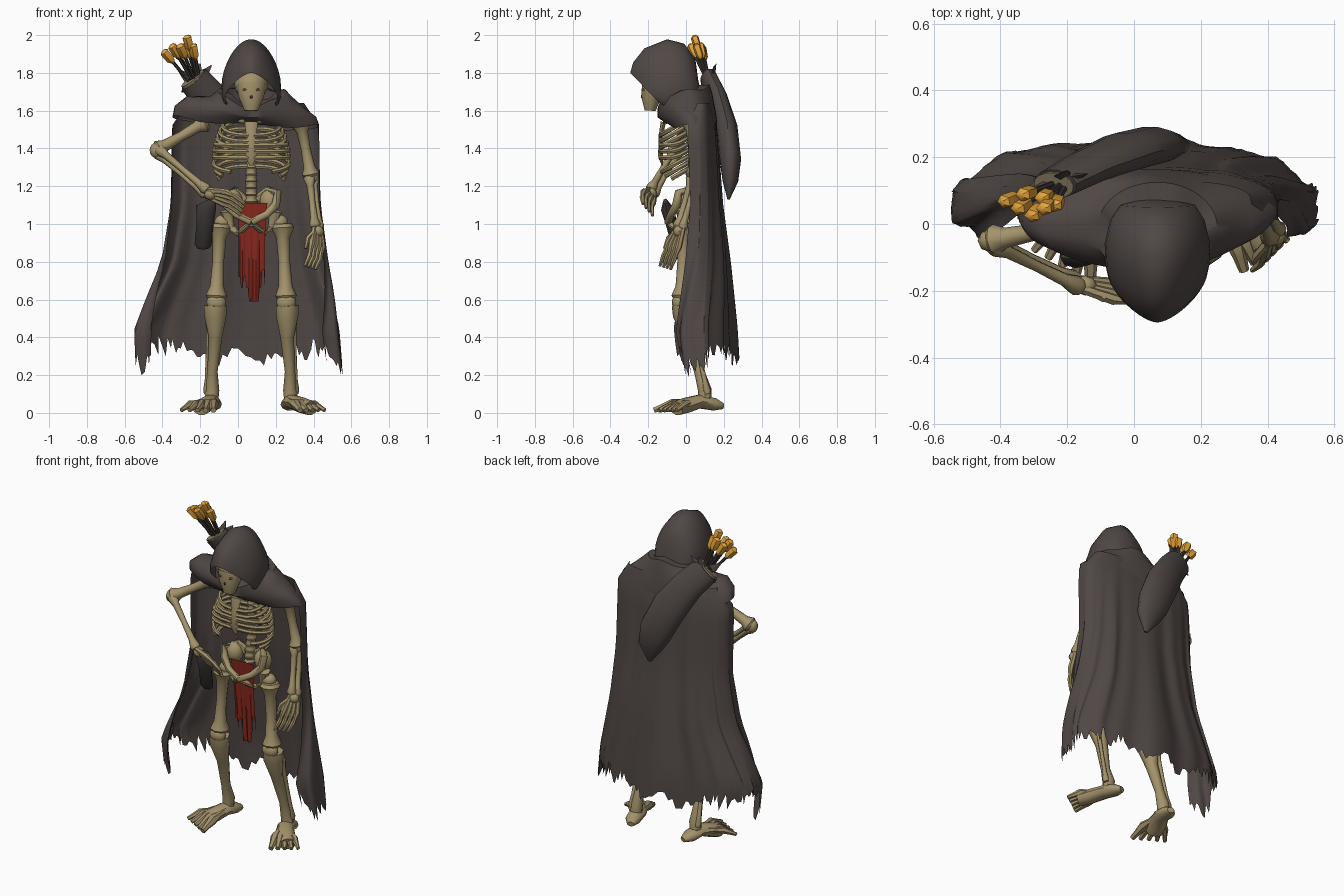
import bpy, math, random
from math import sin, cos, pi
from mathutils import Vector as V

random.seed(4)
cube = bpy.data.objects.get("Cube")
if cube:
    bpy.data.objects.remove(cube)

CX = 0.07   # body centre line
Y, Z = V((0, 1, 0)), V((0, 0, 1))
DIAGONAL = V((1, 1, 0))
parts = {}


def material(name, r, g, b):
    m = bpy.data.materials.new(name)
    m.use_nodes = True
    m.diffuse_color = (r, g, b, 1)
    bsdf = m.node_tree.nodes["Principled BSDF"]
    bsdf.inputs["Base Color"].default_value = (r, g, b, 1)
    bsdf.inputs["Roughness"].default_value = 0.9
    return m


cloth = material("cloak_brown", .08, .064, .059)
bone_mat = material("bone", .37, .292, .15)
red = material("red_cloth", .25, .022, .013)
leather = material("dark_leather", .045, .038, .036)
orange = material("orange_feather", .8, .38, .045)
dark = material("socket_dark", .09, .065, .04)
tan = material("quiver_lining", .25, .2, .12)


def loft(name, mat, rings, closed=True, caps=True):
    """Skin a list of equal-length rings and add them to a named part."""
    verts, faces, _ = parts.setdefault(name, ([], [], mat))
    base, n = len(verts), len(rings[0])
    for ring in rings:
        verts.extend(ring)
    for i in range(len(rings) - 1):
        for j in range(n if closed else n - 1):
            a, b = base + i * n, base + (i + 1) * n
            k = (j + 1) % n
            faces.append((a + j, a + k, b + k, b + j))
    if closed and caps:
        faces.append(tuple(base + j for j in reversed(range(n))))
        faces.append(tuple(base + (len(rings) - 1) * n + j for j in range(n)))


def tube(name, mat, pts, radii, ref=Y, sides=8, flat=1.0):
    pts = [V(p) for p in pts]
    if not isinstance(radii, (list, tuple)):
        radii = [radii] * len(pts)
    rings = []
    for i, p in enumerate(pts):
        t = (pts[min(i + 1, len(pts) - 1)] - pts[max(i - 1, 0)]).normalized()
        n1 = t.cross(ref).normalized()
        n2 = t.cross(n1)
        rings.append([p + radii[i] * (n1 * cos(2 * pi * j / sides) + n2 * flat * sin(2 * pi * j / sides))
                      for j in range(sides)])
    loft(name, mat, rings)


def blob(name, mat, c, r, sides=12):
    rings = []
    for i in range(9):
        a = pi * min(max(i / 8, .01), .99)
        rings.append([V((c[0] + r[0] * sin(a) * cos(2 * pi * j / sides),
                         c[1] + r[1] * sin(a) * sin(2 * pi * j / sides),
                         c[2] - r[2] * cos(a))) for j in range(sides)])
    loft(name, mat, rings)


SHAFT = [(0, 1.2), (.05, 1.5), (.18, .9), (.5, .75), (.82, .9), (.95, 1.4), (1, 1.1)]


def bone(name, a, b, r, ref=Y):
    a, b = V(a), V(b)
    tube(name, bone_mat, [a.lerp(b, f) for f, _ in SHAFT], [r * k for _, k in SHAFT], ref)


def interp(table, key):
    """Linear lookup in rows whose first entry rises."""
    for lo, hi in zip(table, table[1:]):
        if key <= hi[0]:
            f = max(0, (key - lo[0]) / (hi[0] - lo[0]))
            return [p + (q - p) * f for p, q in zip(lo[1:], hi[1:])]
    return list(table[-1][1:])


# Cloak: height, right x, left x, side y, front edge y, back y, wrap angle
CLOAK = [(.18, -.53, .56, .1, -.03, .265, 122), (.44, -.55, .54, .09, -.07, .255, 127),
         (.8, -.40, .47, .08, -.01, .225, 105), (1.1, -.355, .435, .07, .02, .19, 97),
         (1.52, -.35, .43, .04, .01, .165, 95), (1.64, -.27, .35, .06, .04, .13, 90)]
HEM = [(-1, .3), (-.86, .22), (-.7, .42), (-.5, .36), (0, .27), (.5, .34), (.74, .22), (.88, .22), (1, .3)]


def cloak_point(u, z):
    xr, xl, ys, yf, yb, wrap = interp(CLOAK, z)
    a, m = math.radians(wrap) * u, math.radians(wrap)
    drop = max(0, 1.6 - z) / 1.4
    fold = drop * (.014 * sin(19 * u + 1) + .01 * sin(33 * u + 2 * z))
    x = (xr + xl) / 2 + (xl - xr) / 2 * math.copysign(abs(sin(a)) ** .8, a)
    if cos(a) >= 0:
        y = ys + (yb - ys) * cos(a) ** (.65 + drop)
    else:
        y = ys - (ys - yf) * cos(a) / cos(m)
    return V((x - fold * sin(a) * .6, y + fold, z))


COLS, ROWS = 130, 16
hem = [interp(HEM, 2 * i / COLS - 1)[0] + random.choice((-.03, 0, .02, .03, .07)) for i in range(COLS + 1)]
rows = []
for k in range(ROWS + 1):
    f = (k / ROWS) ** .9
    rows.append([cloak_point(2 * i / COLS - 1, 1.64 + (hem[i] - 1.64) * f) for i in range(COLS + 1)])
loft("cloak", cloth, rows, closed=False)

# Shoulder mantle: right x, left x, front y, back y, side z, front z, back z
MANTLE = [(-.06, .2, -.09, .03, 1.7, 1.64, 1.73), (-.11, .25, -.15, .125, 1.705, 1.62, 1.73),
          (-.15, .29, -.15, .14, 1.67, 1.57, 1.68), (-.27, .355, -.135, .15, 1.645, 1.56, 1.63),
          (-.335, .415, -.11, .165, 1.595, 1.54, 1.56), (-.347, .43, -.085, .165, 1.545, 1.525, 1.48)]
rows = []
for k, (xr, xl, yf, yb, zs, zf, zb) in enumerate(MANTLE):
    ring = []
    for j in range(48):
        a = 2 * pi * j / 48
        s, c = sin(a), cos(a)
        # The right front hangs fuller than the left
        depth = -abs(c) ** .65 if s < 0 and c < 0 else c
        z = zs + ((zb if c > 0 else zf) - zs) * c * c + .008 * sin(5 * a + k) - .025 * s * (k > 2)
        ring.append(V(((xr + xl) / 2 + (xl - xr) / 2 * s, (yf + yb) / 2 + (yb - yf) / 2 * depth, z)))
    rows.append(ring)
loft("mantle", cloth, rows, caps=False)

# Hood arches from rim to nape: top y, top z, foot y, foot z, half width
HOOD = [(-.295, 1.8, -.14, 1.64, .18), (-.28, 1.855, -.11, 1.62, .188), (-.22, 1.93, -.08, 1.61, .19),
        (-.1, 1.978, -.04, 1.62, .184), (-.01, 1.955, .02, 1.63, .165), (.05, 1.87, .06, 1.64, .13),
        (.065, 1.76, .08, 1.66, .06)]
rows = []
for k, (yt, zt, yb, zb, w) in enumerate(HOOD):
    arch = []
    for j in range(25):
        a = pi * j / 24
        h = sin(a) ** 1.25
        point = max(0, 1 - k / 3)
        half = cos(a) * (1 - point) + math.copysign((1 - h) ** .62, cos(a)) * point
        half *= 1 - .3 * (1 - h) ** 4
        arch.append(V((CX + w * half, yb + (yt - yb) * h, zb + (zt - zb) * h)))
    rows.append(arch)
rows.append([V((CX, .08, 1.7))] * 25)
loft("hood", cloth, rows, closed=False)

# Skull with jaw, sockets and nose
blob("skull", bone_mat, (CX, -.13, 1.74), (.09, .1, .085), 16)
tube("skull", bone_mat, [(CX, -.17, 1.73), (CX, -.185, 1.67), (CX, -.19, 1.6)], [.08, .066, .036], Y, 12, .8)
for s in (-1, 1):
    blob("eye_sockets", dark, (CX + s * .032, -.221, 1.71), (.014, .01, .01), 8)
blob("eye_sockets", dark, (CX, -.234, 1.675), (.007, .006, .011), 6)

# Spine and breastbone
for i in range(16):
    z = 1.1 + i * .036
    y = .02 + .025 * sin(i / 5) - max(0, i - 12) * .03
    r = .036 - i * .0008
    tube("spine", bone_mat, [(CX, y, z - .016), (CX, y, z), (CX, y, z + .016)], [r, r * .8, r], Y)
tube("breastbone", bone_mat, [(CX, -.12, 1.54), (CX, -.135, 1.46), (CX, -.135, 1.36), (CX, -.125, 1.31)],
     [.036, .026, .032, .01], Y, 8, .4)

# Mirrored ribs, collar bones, pelvis and legs
for s in (-1, 1):
    def P(x, y, z):
        return V((CX + s * x, y, z))

    for i in range(9):
        w = .12 + .065 * sin(min(i + 1, 6) / 6 * pi / 2) - max(0, i - 6) * .012
        top = 1.57 - i * .033
        reach = 1 if i < 6 else .86 - (i - 6) * .13
        path = []
        for k in range(10):
            a = pi * reach * k / 9
            z = top - .1 * sin(a / 2) ** 2 + (.045 * max(0, -cos(a)) if 2 < i < 6 else 0)
            path.append(P(w * sin(a) ** .8 + .015, -.045 + .08 * cos(a) - .01 * (1 - cos(a)) / 2, z))
        tube("ribs", bone_mat, path, .012, Z, 6, 1.1)
    bone("collar_bones", P(.03, -.11, 1.55), P(.24, -.0, 1.56), .014, Z)

    blob("pelvis", bone_mat, P(.1, .01, 1.12), (.055, .05, .065))
    tube("pelvis", bone_mat, [P(.04, .04, 1.13), P(.09, .02, 1.18), P(.14, -.04, 1.165), P(.13, -.05, 1.1),
                              P(.08, -.08, 1.05), P(.0, -.095, 1.01)],
         [.03, .022, .022, .024, .02, .02], DIAGONAL, 8)
    tube("pelvis", bone_mat, [P(.13, -.02, 1.07), P(.11, .0, .98), P(.07, -.02, .95), P(.01, -.085, 1.0)],
         [.035, .024, .018, .015], DIAGONAL, 8)

    bone("thigh_bones", P(.165, -.01, 1.0), P(.185, -.02, .6), .041)
    blob("thigh_bones", bone_mat, P(.15, .0, 1.01), (.045, .04, .04))
    blob("kneecaps", bone_mat, P(.185, -.04, .585), (.052, .035, .045))
    tube("shin_bones", bone_mat, [P(.19, -.015, .57), P(.19, -.01, .52), P(.19, .02, .4), P(.205, .07, .22),
                                  P(.205, .1, .12), P(.21, .1, .07)], [.06, .06, .036, .027, .036, .036])
    bone("shin_bones", P(.225, .02, .53), P(.235, .115, .1), .014)

    # Feet: heel, instep, then a fan of toes; the left foot turns out further
    turn = .05 if s > 0 else 0
    tube("feet", bone_mat, [P(.185, .195, .035), P(.2, .15, .045), P(.215, .07, .06), P(.245 + turn / 2, .0, .04),
                            P(.265 + turn, -.05, .024)], [.022, .046, .05, .055, .05], Z, 10, .75)
    for i in range(5):
        f = i / 4
        root = P(.2 + .06 * f, .05, .06)
        tip = P(.2 + turn * 1.2 + (.17 - turn * .8) * f, -.17 + turn * .6 + .09 * f, .014)
        mid = root.lerp(tip, .55) + Z * .014
        r = .026 - .008 * f
        tube("feet", bone_mat, [root, root.lerp(mid, .5), mid, mid.lerp(tip, .5), tip],
             [r, r * .7, r * 1.15, r * .8, r * .6], Z, 6)


def arm(name, shoulder, elbow, wrist, along, across, curl):
    shoulder, elbow, wrist, along, across, curl = map(V, (shoulder, elbow, wrist, along, across, curl))
    along.normalize()
    across.normalize()
    bone(name, shoulder, elbow, .034)
    blob(name, bone_mat, elbow, (.038, .035, .042), 8)
    bone(name, elbow + across * .016, wrist + across * .017, .022)
    bone(name, elbow - across * .016, wrist - across * .017, .019)
    blob(name, bone_mat, wrist + along * .02, (.035, .03, .032), 8)
    for i in range(4):
        base = wrist + along * .1 + across * (i - 1.5) * .027
        mid = base + along * .055 + curl * .35
        tip = mid + along * .035 + curl * .8
        tube(name + "_fingers", bone_mat, [wrist + across * (i - 1.5) * .014, base, base.lerp(mid, .6), mid, tip],
             [.014, .017, .011, .014, .008], V((.3, .9, .2)), 6)
    thumb = wrist + along * .06 + across * .055 + curl * .4
    tube(name + "_fingers", bone_mat, [wrist, thumb, thumb + along * .05 + curl * .3],
         [.015, .014, .008], V((.3, .9, .2)), 6)


arm("right_arm", (-.17, .0, 1.54), (-.43, -.05, 1.39), (-.165, -.18, 1.165),
    (.9, -.2, -.25), (.2, -.5, .6), (.01, .015, -.035))
arm("left_arm", (.33, .03, 1.54), (.388, .045, 1.25), (.42, -.03, .98),
    (-.02, -.35, -.9), (-.6, -.6, .2), (-.03, -.01, -.03))

# Torn loincloth
rows = []
rag = [random.choice((.59, .66, .7, .72, .76)) for _ in range(11)]
for k in range(9):
    f = k / 8
    rows.append([V((CX + .003 + (i / 20 - .5) * (.165 - .025 * min(1, 3 * f)),
                    -.062 + .035 * f + .008 * sin(i * 1.3) * f, 1.11 + (rag[i // 2] - 1.11) * f))
                 for i in range(21)])
loft("loincloth", red, rows, closed=False)

# Hip sheath
tube("hip_sheath", leather, [(-.13, -.11, 1.12), (-.17, -.1, 1.08), (-.175, -.08, 1.0), (-.185, -.05, .89),
                             (-.185, -.045, .87)], [.02, .055, .045, .045, .03], Y, 8, .6)

# Quiver with lining and torn lip
tube("quiver", cloth, [(-.235, .12, 1.765), (-.14, .17, 1.66), (-.03, .215, 1.5), (.05, .235, 1.34),
                       (.09, .235, 1.23), (.1, .225, 1.13)], [.084, .094, .11, .106, .078, .012], Y, 14, .54)
tube("quiver_lining", tan, [(-.232, .12, 1.76), (-.241, .115, 1.772)], .074, Y, 14, .56)
for x, y, z in ((-.14, .15, 1.84), (-.32, .1, 1.82), (-.2, .16, 1.85), (-.3, .13, 1.7)):
    foot = V((-.22, .13, 1.74)).lerp(V((x, y, z)), .45)
    tube("quiver_lip", cloth, [foot, (x, y, z)], [.03, .003], Y, 5, .4)

# Arrows
for x, y, z in ((-.38, .07, 1.9), (-.34, .05, 1.93), (-.3, .03, 1.93), (-.265, .05, 1.975),
                (-.235, .06, 1.93), (-.325, .09, 1.92), (-.27, .08, 1.935)):
    tip, root = V((x, y, z)), V((-.21 + (x + .3) * .25, .13, 1.72))
    d = (tip - root).normalized()
    tube("arrow_shafts", leather, [root, tip], .009, Y, 6)
    tube("arrow_feathers", orange, [tip - d * .06, tip - d * .04, tip + d * .015, tip + d * .025],
         [.01, .024, .026, .012], Y, 5, .85)

# Build one object per part
for o in bpy.context.selected_objects:
    o.select_set(False)
for name, (verts, faces, mat) in parts.items():
    mesh = bpy.data.meshes.new(name)
    mesh.from_pydata(verts, [], faces)
    mesh.materials.append(mat)
    mesh.validate()
    obj = bpy.data.objects.new(name, mesh)
    bpy.context.collection.objects.link(obj)
    obj.select_set(True)
    bpy.context.view_layer.objects.active = obj
bpy.ops.object.shade_smooth_by_angle(angle=math.radians(45))
